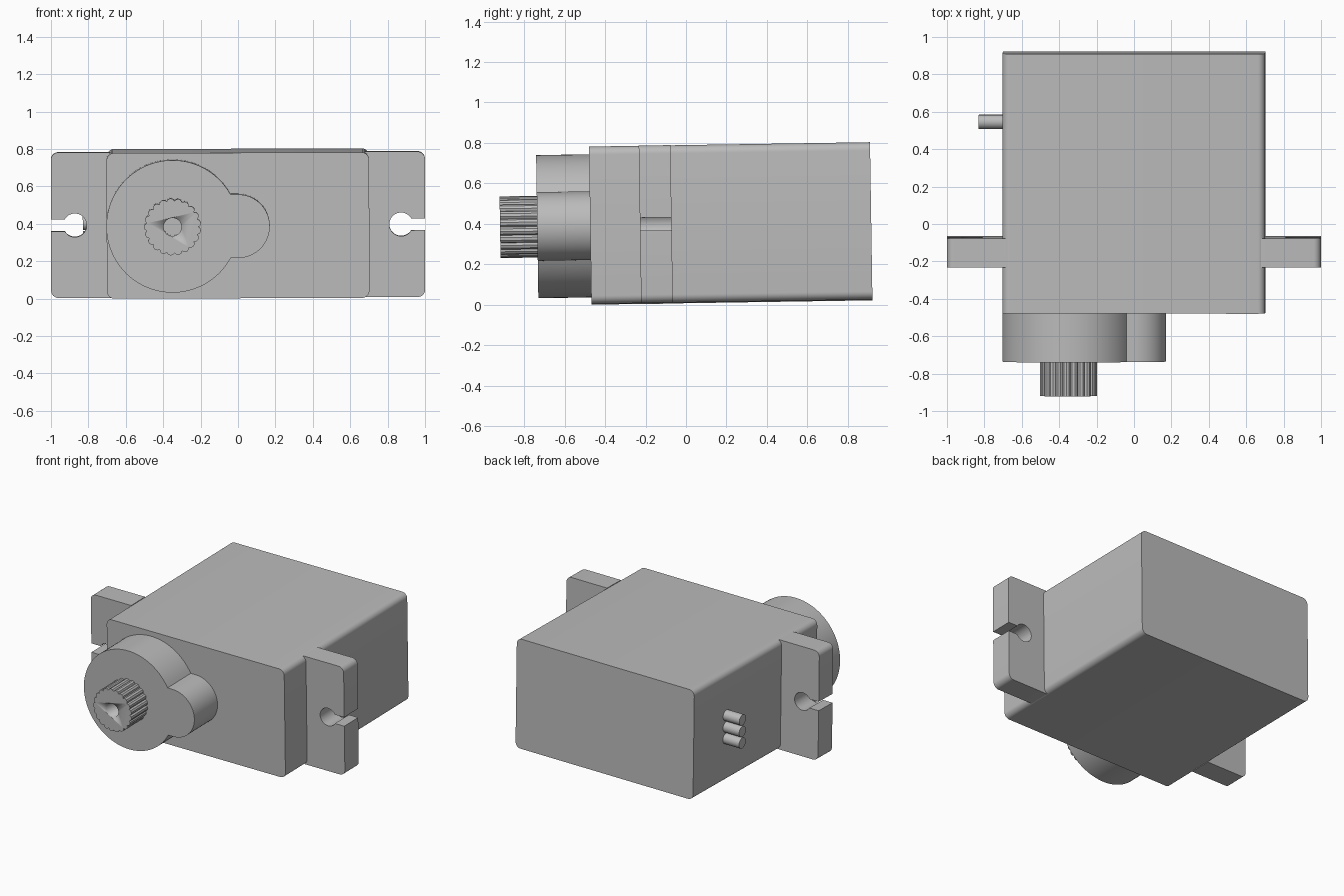
import bpy
import bmesh
from math import sin, cos, pi, asin, radians
from mathutils import Matrix, Vector

if "Cube" in bpy.data.objects:
    bpy.data.objects.remove(bpy.data.objects["Cube"])

grey = bpy.data.materials.new("Matte grey")
grey.use_nodes = True
colour = (0.5, 0.5, 0.5, 1)
grey.diffuse_color = colour
grey.node_tree.nodes["Principled BSDF"].inputs["Base Color"].default_value = colour

HEIGHT = 0.778
MID = HEIGHT / 2
parts = []


def arc(cx, cz, r, start, end, steps):
    """Points along an arc in the x-z plane, angles in radians."""
    return [(cx + r * cos(start + (end - start) * i / steps),
             cz + r * sin(start + (end - start) * i / steps))
            for i in range(steps + 1)]


def circle(cx, cz, r, steps):
    return arc(cx, cz, r, 0, 2 * pi, steps)[:-1]


def make_part(name, outline, depth, place=None, smooth=30):
    """Extrude an x-z outline along y between the two depths."""
    bm = bmesh.new()
    near, far = depth
    face = bm.faces.new([bm.verts.new((x, near, z)) for x, z in outline])
    grown = bmesh.ops.extrude_face_region(bm, geom=[face])["geom"]
    moved = [v for v in grown if isinstance(v, bmesh.types.BMVert)]
    bmesh.ops.translate(bm, verts=moved, vec=(0, far - near, 0))
    if place:
        bm.transform(place)
    bmesh.ops.recalc_face_normals(bm, faces=bm.faces)
    mesh = bpy.data.meshes.new(name)
    bm.to_mesh(mesh)
    bm.free()
    mesh.materials.append(grey)
    ob = bpy.data.objects.new(name, mesh)
    bpy.context.collection.objects.link(ob)
    bpy.ops.object.select_all(action="DESELECT")
    ob.select_set(True)
    bpy.context.view_layer.objects.active = ob
    bpy.ops.object.shade_smooth_by_angle(angle=radians(smooth))
    parts.append(ob)
    return ob


# Main case: rounded rectangle running front to back
half, r = 0.702, 0.04
case = []
for i, (cx, cz) in enumerate([(half - r, HEIGHT - r), (r - half, HEIGHT - r),
                              (r - half, r), (half - r, r)]):
    case += arc(cx, cz, r, i * pi / 2, (i + 1) * pi / 2, 8)
make_part("case", case, (-0.468, 0.922))

# Mounting tabs with keyhole slots, mirrored left and right
slot, hole, hole_x = 0.032, 0.063, 0.872
a = asin(slot / hole)
tab = [(0.68, 0), *arc(1 - r, r, r, -pi / 2, 0, 8), (1, MID - slot),
       *arc(hole_x, MID, hole, 2 * pi - a, a, 32), (1, MID + slot),
       *arc(1 - r, HEIGHT - r, r, 0, pi / 2, 8), (0.68, HEIGHT)]
for side, name in ((1, "left_mounting_tab"), (-1, "right_mounting_tab")):
    make_part(name, [(x * side, z) for x, z in tab], (-0.222, -0.065))

# Gear housing: large disc merged with a smaller lobe
shaft_x, big, lobe = -0.35, 0.354, 0.17
a = asin(lobe / big)
housing = (arc(shaft_x, MID, big, a, 2 * pi - a, 72)
           + arc(0, MID, lobe, -pi / 2, pi / 2, 32))
make_part("gear_housing", housing, (-0.73, -0.46))

# Splined output shaft with a screw hole
teeth = 21
spline = []
for i in range(teeth):
    for step, radius in ((0, 0.139), (0.2, 0.149), (0.5, 0.153), (0.8, 0.149)):
        t = 2 * pi * (i + step) / teeth
        spline.append((shaft_x + radius * cos(t), MID + radius * sin(t)))
shaft = make_part("output_shaft", spline, (-0.914, -0.72))
drill = make_part("screw_hole_cutter", circle(shaft_x, MID, 0.048, 32), (-1, -0.75))
drill.hide_render = True
cut = shaft.modifiers.new("Screw hole", "BOOLEAN")
cut.object = drill
cut.solver = "EXACT"
bpy.context.view_layer.objects.active = shaft
bpy.ops.object.modifier_apply(modifier=cut.name)
parts.remove(drill)
bpy.data.objects.remove(drill)

# Three wire stubs stacked on the right side
sideways = Matrix.Rotation(pi / 2, 4, "Z")
for i, name in enumerate(("lower", "middle", "upper")):
    place = Matrix.Translation((0, 0.553, MID + (i - 1) * 0.082)) @ sideways
    make_part(name + "_wire_stub", circle(0, 0, 0.038, 24), (0.68, 0.83), place)
    parts[-1].data.transform(Matrix.Identity(4))

# Slight resting tilt, then centre on the ground
tilt = Matrix.Rotation(0.0155, 4, "X") @ Matrix.Rotation(-0.003, 4, "Y")
for ob in parts:
    ob.data.transform(tilt)
points = [v.co for ob in parts for v in ob.data.vertices]
low = Vector([min(p[k] for p in points) for k in range(3)])
high = Vector([max(p[k] for p in points) for k in range(3)])
shift = Vector((-(low.x + high.x) / 2, -(low.y + high.y) / 2, -low.z))
for ob in parts:
    ob.data.transform(Matrix.Translation(shift))
